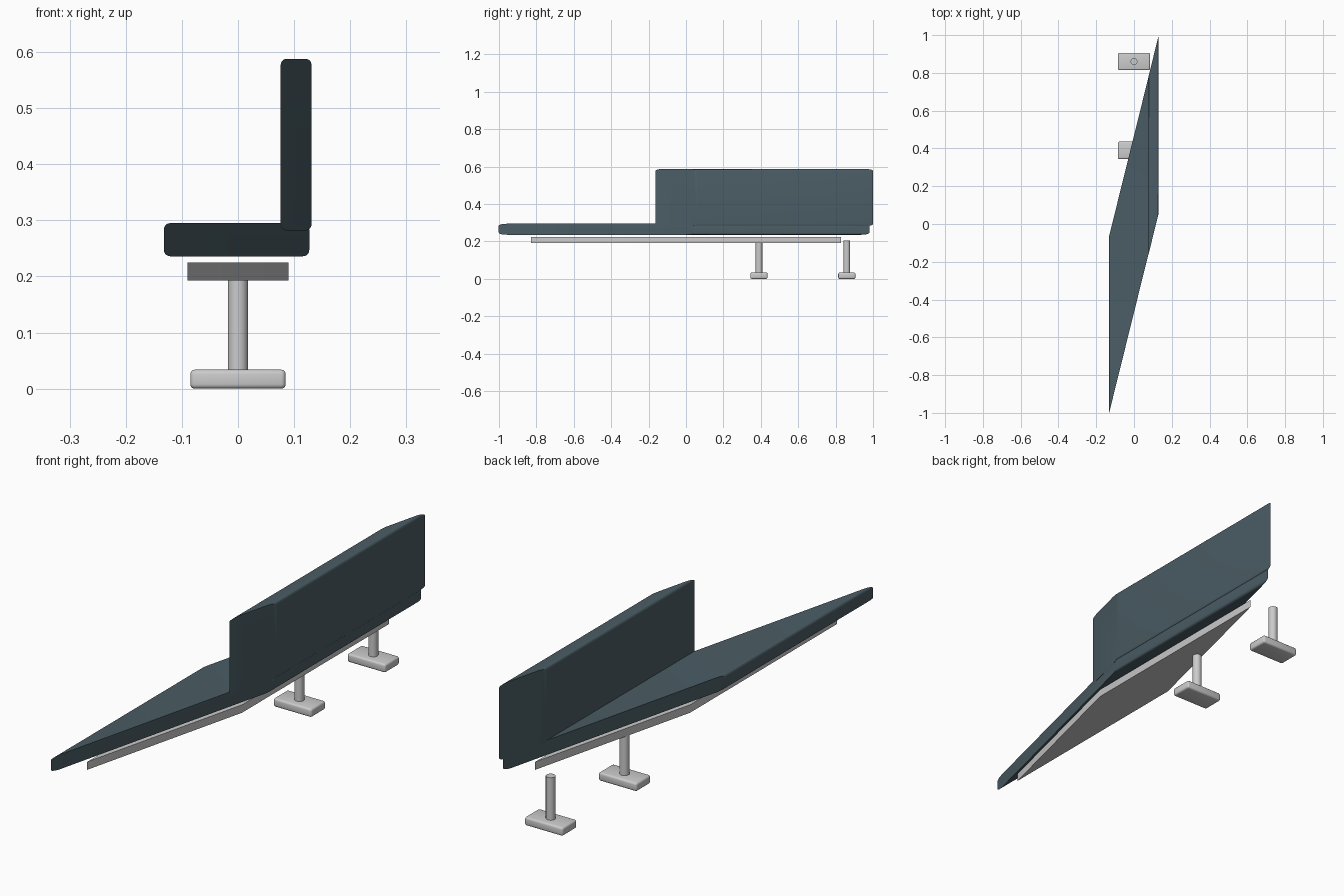
import bpy, bmesh, math

if "Cube" in bpy.data.objects:
    bpy.data.objects.remove(bpy.data.objects["Cube"])

SLOPE = 4.04   # the bench is sheared: y shifts with x

fabric = bpy.data.materials.new("slate_fabric")
fabric.diffuse_color = (0.07, 0.11, 0.13, 1)
fabric.use_nodes = True
fabric.node_tree.nodes["Principled BSDF"].inputs["Base Color"].default_value = fabric.diffuse_color


def finish(ob, mat=None):
    if mat:
        ob.data.materials.append(mat)
    bpy.ops.object.select_all(action='DESELECT')
    ob.select_set(True)
    bpy.context.view_layer.objects.active = ob
    bpy.ops.object.shade_smooth_by_angle(angle=math.radians(35))


def add_mesh(name, bm, mat=None):
    bmesh.ops.recalc_face_normals(bm, faces=bm.faces[:])
    me = bpy.data.meshes.new(name)
    bm.to_mesh(me)
    bm.free()
    ob = bpy.data.objects.new(name, me)
    bpy.context.collection.objects.link(ob)
    finish(ob, mat)
    return ob


def rounded_rect(x0, x1, z0, z1, r, seg=5):
    if r == 0:
        return [(x1, z1), (x0, z1), (x0, z0), (x1, z0)]
    pts = []
    corners = [(x1 - r, z1 - r), (x0 + r, z1 - r), (x0 + r, z0 + r), (x1 - r, z0 + r)]
    for k, (cx, cz) in enumerate(corners):
        for i in range(seg + 1):
            a = math.pi / 2 * (k + i / seg)
            pts.append((cx + r * math.cos(a), cz + r * math.sin(a)))
    return pts


def sheared_bar(name, x0, x1, z0, z1, r, half, mat=None):
    """Rounded xz profile extruded along y with slanted ends."""
    bm = bmesh.new()
    pts = rounded_rect(x0, x1, z0, z1, r)
    rings = [[bm.verts.new((x, SLOPE * x + s * half, z)) for x, z in pts] for s in (-1, 1)]
    bm.faces.new(rings[0])
    bm.faces.new(rings[1][::-1])
    n = len(pts)
    for i in range(n):
        j = (i + 1) % n
        bm.faces.new((rings[0][i], rings[1][i], rings[1][j], rings[0][j]))
    return add_mesh(name, bm, mat)


# Upholstery and under-frame
sheared_bar("seat", -0.132, 0.127, 0.236, 0.295, 0.011, 0.468, fabric)
sheared_bar("backrest", 0.076, 0.131, 0.282, 0.588, 0.011, 0.471, fabric)
sheared_bar("under_frame", -0.09, 0.09, 0.193, 0.225, 0, 0.466)

# Two pedestal legs
for i, y in enumerate((0.39, 0.86), 1):
    bpy.ops.mesh.primitive_cylinder_add(vertices=24, radius=0.018, depth=0.18,
                                        location=(0, y, 0.115))
    post = bpy.context.object
    post.name = f"leg_post_{i}"
    finish(post)

    bm = bmesh.new()
    bmesh.ops.create_cube(bm, size=1)
    bmesh.ops.scale(bm, vec=(0.17, 0.092, 0.034), verts=bm.verts)
    bmesh.ops.translate(bm, vec=(0, y, 0.017), verts=bm.verts)
    bmesh.ops.bevel(bm, geom=bm.edges[:], offset=0.008, segments=3,
                    profile=0.5, affect='EDGES')
    add_mesh(f"leg_foot_{i}", bm)
